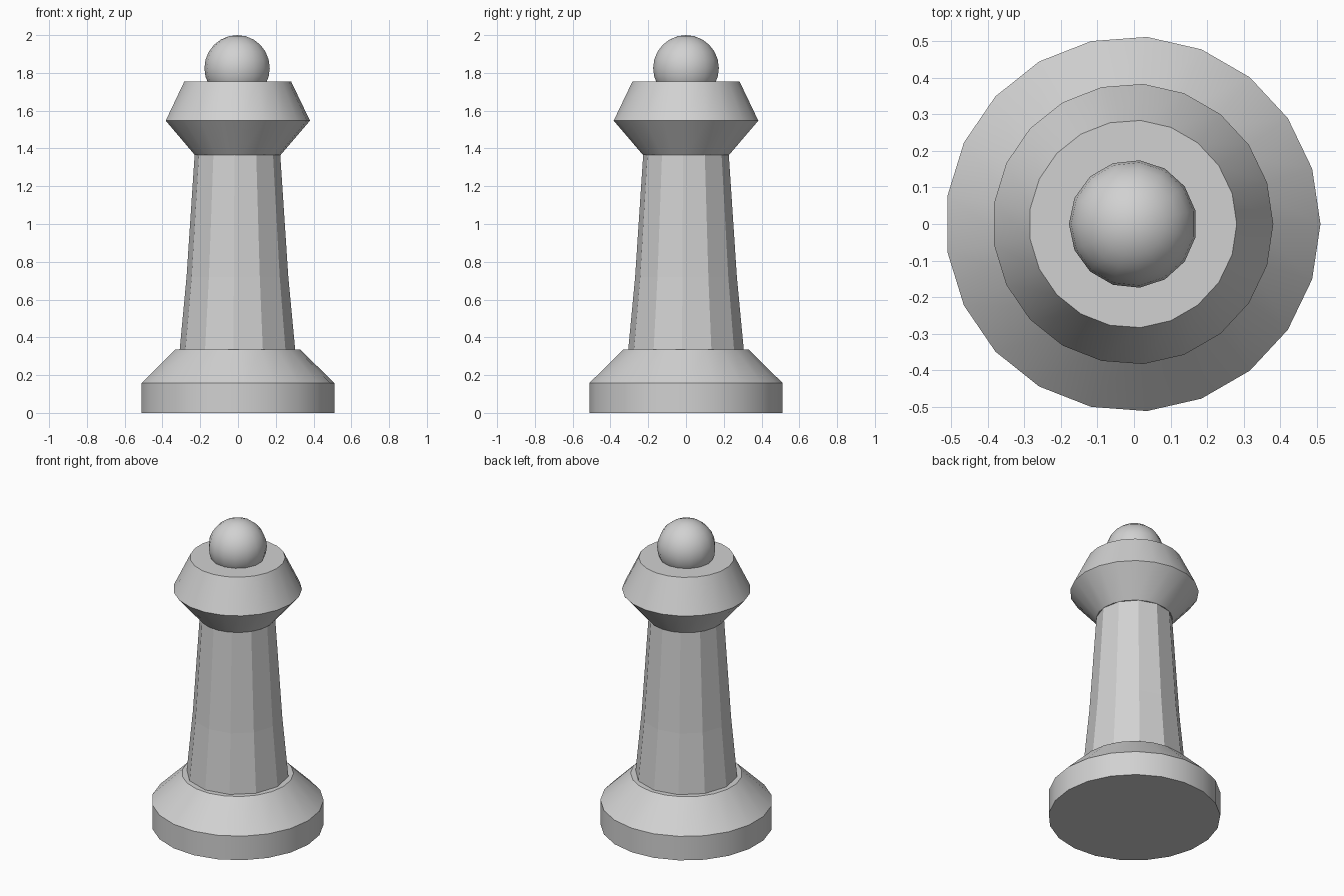
import bpy
import math

cube = bpy.data.objects.get("Cube")
if cube:
    bpy.data.objects.remove(cube, do_unlink=True)

GREY = (0.64, 0.64, 0.64, 1.0)
stone = bpy.data.materials.new("light grey")
stone.use_nodes = True
stone.diffuse_color = GREY
stone.node_tree.nodes["Principled BSDF"].inputs["Base Color"].default_value = GREY

CENTRE_X = -0.003


def finish(obj, smooth):
    obj.data.materials.append(stone)
    bpy.ops.object.select_all(action='DESELECT')
    obj.select_set(True)
    bpy.context.view_layer.objects.active = obj
    if smooth:
        bpy.ops.object.shade_smooth_by_angle(angle=math.radians(30))


def turned(name, profile, sides, turn=0.0, smooth=True):
    """Lathe a list of (radius, height) rings into a closed solid."""
    verts = []
    for radius, z in profile:
        for i in range(sides):
            a = math.radians(turn) + math.tau * i / sides
            verts.append((radius * math.cos(a), radius * math.sin(a), z))
    faces = [list(reversed(range(sides))),
             [len(verts) - sides + i for i in range(sides)]]
    for ring in range(len(profile) - 1):
        low, high = ring * sides, (ring + 1) * sides
        for i in range(sides):
            j = (i + 1) % sides
            faces.append((low + i, low + j, high + j, high + i))
    mesh = bpy.data.meshes.new(name)
    mesh.from_pydata(verts, [], faces)
    obj = bpy.data.objects.new(name, mesh)
    bpy.context.collection.objects.link(obj)
    obj.location.x = CENTRE_X
    finish(obj, smooth)
    return obj


# Foot with a vertical rim and a sloping shoulder
turned("base", [(0.513, 0.0), (0.513, 0.158), (0.333, 0.335)], 21)

# Faceted tapering column
turned("shaft", [(0.307, 0.33), (0.270, 0.72), (0.227, 1.37)], 12, turn=-4, smooth=False)

# Flared collar that narrows again to a flat top
turned("collar", [(0.228, 1.365), (0.384, 1.547), (0.284, 1.755)], 21)

# Round finial sunk into the collar
bpy.ops.mesh.primitive_uv_sphere_add(segments=15, ring_count=12, radius=0.175,
                                     location=(CENTRE_X, 0, 1.825),
                                     rotation=(0, 0, math.pi / 2))
ball = bpy.context.object
ball.name = "finial_ball"
# Turn the ball so that one of its corners points to -x
first = max(ball.data.vertices, key=lambda v: math.hypot(v.co.x, v.co.y))
ball.rotation_euler.z = math.pi - math.atan2(first.co.y, first.co.x)
finish(ball, True)
